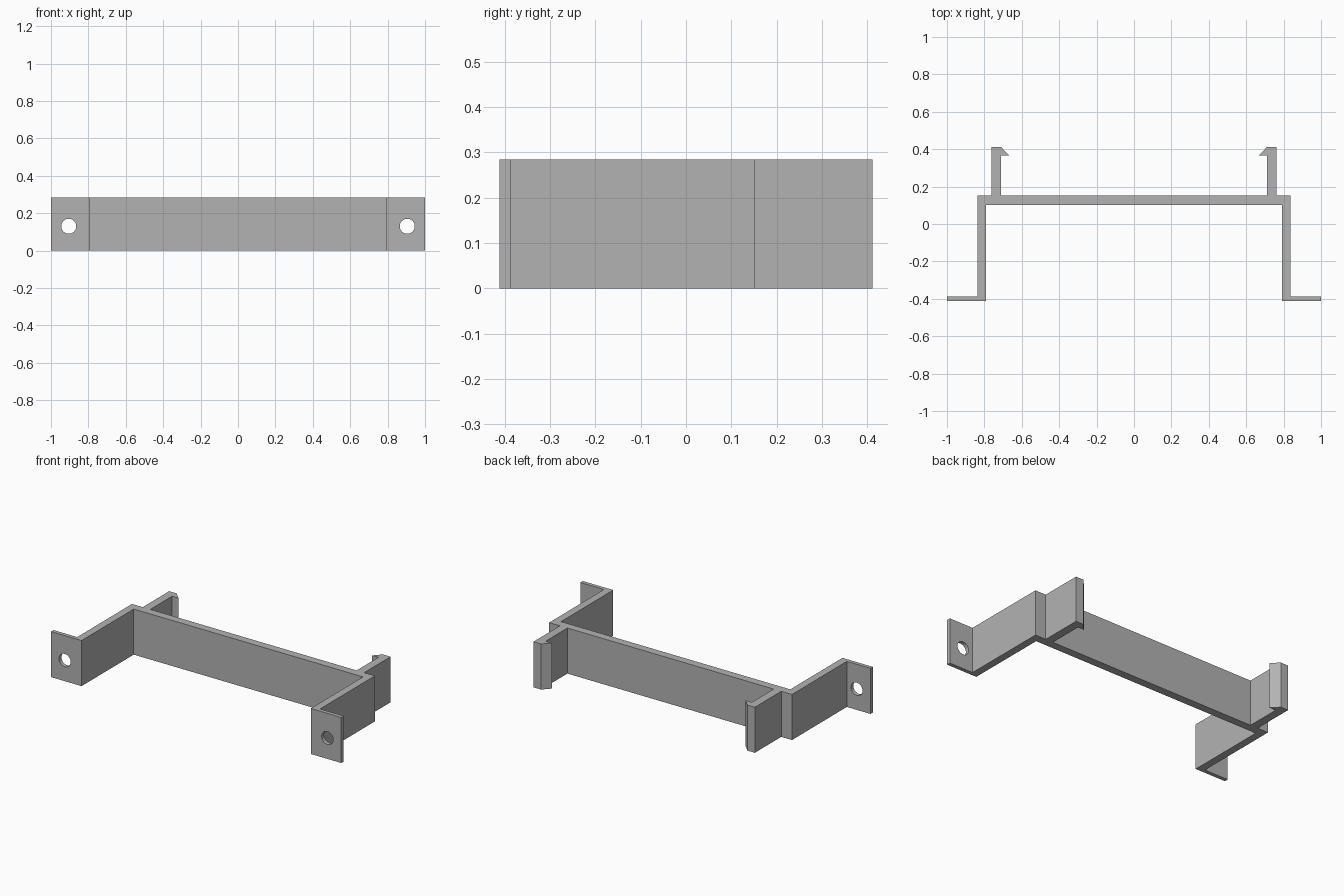
import bpy, bmesh
from math import radians

cube = bpy.data.objects.get("Cube")
if cube:
    bpy.data.objects.remove(cube, do_unlink=True)

HEIGHT = 0.284

grey = bpy.data.materials.new("plain grey")
grey.use_nodes = True
colour = (0.45, 0.45, 0.45, 1)
grey.diffuse_color = colour
grey.node_tree.nodes["Principled BSDF"].inputs["Base Color"].default_value = colour

# Left half of the bracket outline: front flange, arm, crossbar, snap hook
half = [(0.79, 0.102), (0.79, -0.412), (1.0, -0.412), (1.0, -0.388),
        (0.837, -0.388), (0.837, 0.152), (0.763, 0.152), (0.763, 0.412),
        (0.711, 0.412), (0.668, 0.367), (0.711, 0.367), (0.711, 0.152)]
outline = half + [(-x, y) for x, y in reversed(half)]

# Extrude the outline into the bracket body
bm = bmesh.new()
base = bm.faces.new([bm.verts.new((x, y, 0)) for x, y in outline])
extruded = bmesh.ops.extrude_face_region(bm, geom=[base])["geom"]
top = [v for v in extruded if isinstance(v, bmesh.types.BMVert)]
bmesh.ops.translate(bm, verts=top, vec=(0, 0, HEIGHT))
bmesh.ops.recalc_face_normals(bm, faces=bm.faces)
mesh = bpy.data.meshes.new("bracket")
bm.to_mesh(mesh)
bm.free()
mesh.materials.append(grey)
bracket = bpy.data.objects.new("bracket", mesh)
bpy.context.collection.objects.link(bracket)
bpy.context.view_layer.objects.active = bracket

# Screw holes through the two flanges
for side, name in ((1, "left"), (-1, "right")):
    bpy.ops.mesh.primitive_cylinder_add(
        vertices=32, radius=0.04, depth=0.1,
        location=(side * 0.905, -0.4, 0.13), rotation=(radians(90), 0, 0))
    cutter = bpy.context.object
    cutter.name = name + "_screw_hole_cutter"
    cutter.hide_render = True
    cutter.data.materials.append(grey)
    cut = bracket.modifiers.new(name + "_screw_hole", "BOOLEAN")
    cut.operation = "DIFFERENCE"
    cut.solver = "EXACT"
    cut.object = cutter
    bpy.context.view_layer.objects.active = bracket
    bpy.ops.object.modifier_apply(modifier=cut.name)
    bpy.data.objects.remove(cutter, do_unlink=True)

# Smooth hole walls, crisp edges elsewhere
bpy.ops.object.select_all(action="DESELECT")
bracket.select_set(True)
bpy.ops.object.shade_smooth_by_angle(angle=radians(30))
